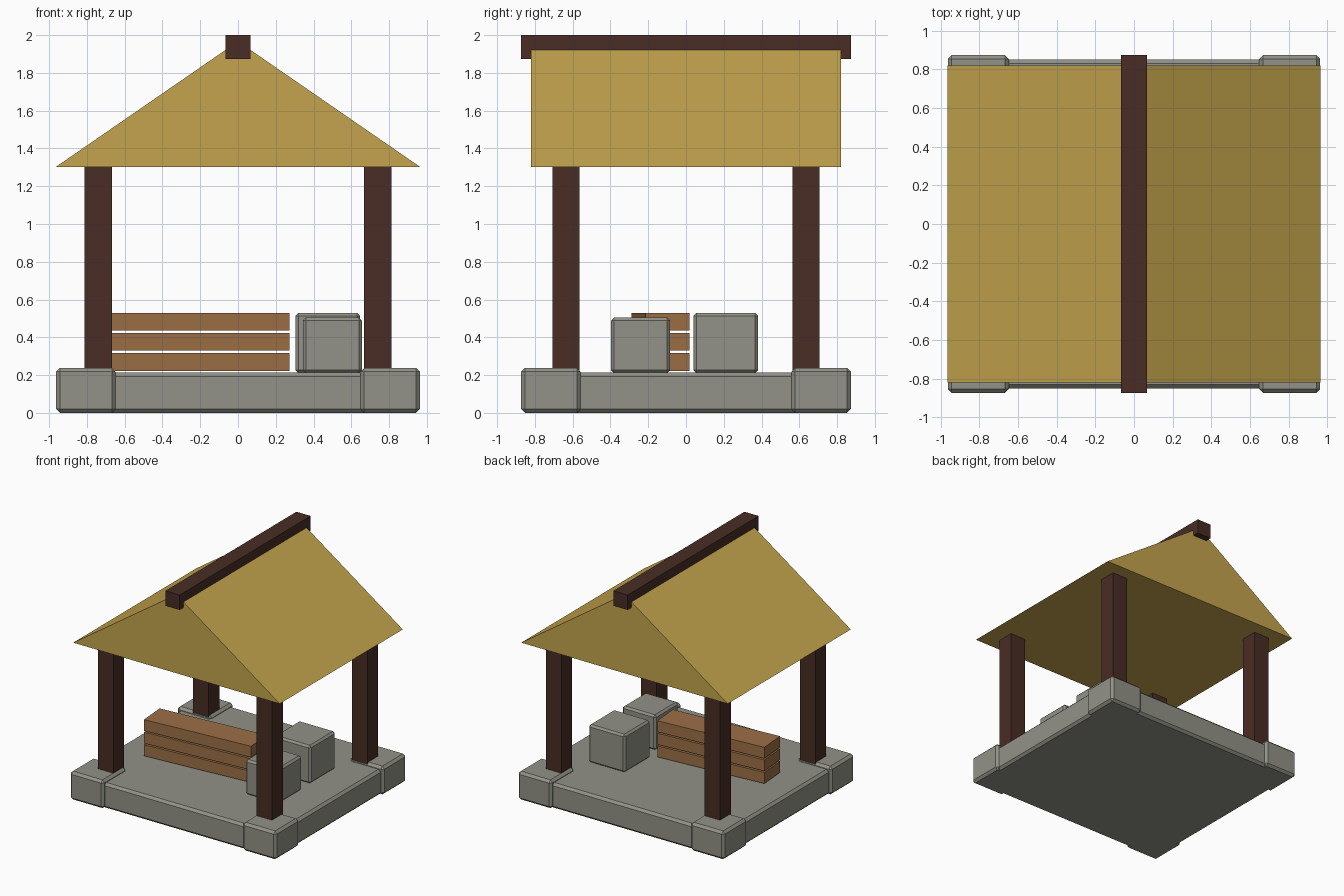
import bpy, bmesh
from math import radians
from mathutils import Matrix

if "Cube" in bpy.data.objects:
    bpy.data.objects.remove(bpy.data.objects["Cube"], do_unlink=True)


def material(name, rgb):
    mat = bpy.data.materials.new(name)
    mat.use_nodes = True
    color = (*rgb, 1)
    mat.diffuse_color = color
    mat.node_tree.nodes["Principled BSDF"].inputs["Base Color"].default_value = color
    return mat


stone = material("grey stone", (0.287, 0.287, 0.246))
dark_wood = material("dark wood", (0.065, 0.026, 0.018))
plank_wood = material("plank wood", (0.332, 0.159, 0.061))
thatch = material("straw yellow", (0.552, 0.371, 0.074))


def finish(bm, name, mat):
    bmesh.ops.recalc_face_normals(bm, faces=bm.faces)
    mesh = bpy.data.meshes.new(name)
    bm.to_mesh(mesh)
    bm.free()
    mesh.materials.append(mat)
    obj = bpy.data.objects.new(name, mesh)
    bpy.context.collection.objects.link(obj)
    return obj


def box(name, mat, size, x, y, bottom, chamfer=0, turn=0):
    """Box standing on height 'bottom', with optional chamfered edges."""
    bm = bmesh.new()
    bmesh.ops.create_cube(bm, size=1, matrix=Matrix.Diagonal((*size, 1)))
    if chamfer:
        bmesh.ops.bevel(bm, geom=bm.edges[:], offset=chamfer, segments=1,
                        affect='EDGES')
    obj = finish(bm, name, mat)
    obj.location = (x, y, bottom + size[2] / 2)
    obj.rotation_euler.z = turn
    return obj


# Stone floor
box("floor_slab", stone, (1.88, 1.70, 0.213), 0, 0, 0, 0.02)

# Corner stones and posts
for side, sx in (("left", 1), ("right", -1)):
    for end, sy in (("front", -1), ("back", 1)):
        box(f"corner_stone_{end}_{side}", stone, (0.315, 0.315, 0.238),
            sx * 0.805, sy * 0.715, 0, 0.02)
        box(f"post_{end}_{side}", dark_wood, (0.144, 0.144, 1.1),
            sx * 0.74, sy * 0.635, 0.21)

# Solid gabled roof
bm = bmesh.new()
gable = bm.faces.new([bm.verts.new((x, -0.82, z))
                      for x, z in ((-0.963, 1.303), (0.963, 1.303), (0, 1.967))])
extruded = bmesh.ops.extrude_face_region(bm, geom=[gable], use_keep_orig=True)
bmesh.ops.translate(bm, vec=(0, 1.64, 0),
                    verts=[g for g in extruded["geom"]
                           if isinstance(g, bmesh.types.BMVert)])
finish(bm, "roof", thatch)

# Ridge beam
box("ridge_beam", dark_wood, (0.132, 1.746, 0.126), 0, 0, 1.874)

# Stack of planks, slightly turned
for i in range(3):
    box(f"plank_{i + 1}", plank_wood, (0.95, 0.235, 0.094),
        -0.21, -0.135, 0.223 + 0.106 * i, turn=radians(4.5))

# Loose stone blocks
box("front_block", stone, (0.312, 0.312, 0.295), 0.5, -0.24, 0.21, 0.016)
box("back_block", stone, (0.342, 0.342, 0.32), 0.475, 0.21, 0.21, 0.016)
